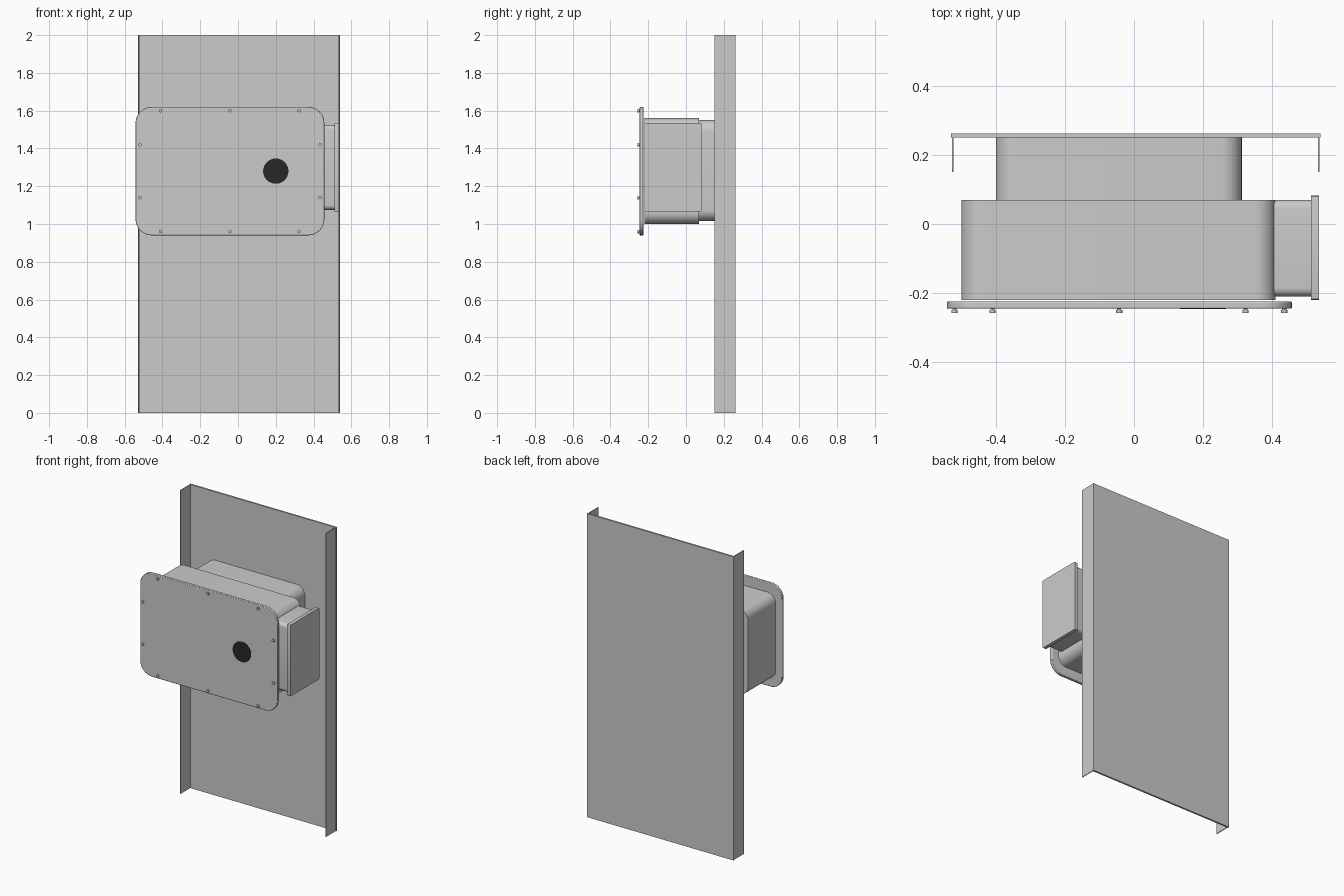
import bpy, bmesh, math
from mathutils import Matrix, Vector

if "Cube" in bpy.data.objects:
    bpy.data.objects.remove(bpy.data.objects["Cube"])


def finish(bm, name, mat=None):
    bmesh.ops.recalc_face_normals(bm, faces=bm.faces[:])
    mesh = bpy.data.meshes.new(name)
    bm.to_mesh(mesh)
    bm.free()
    obj = bpy.data.objects.new(name, mesh)
    bpy.context.collection.objects.link(obj)
    if mat:
        mesh.materials.append(mat)
    bpy.ops.object.select_all(action='DESELECT')
    obj.select_set(True)
    bpy.context.view_layer.objects.active = obj
    bpy.ops.object.shade_smooth_by_angle(angle=math.radians(30))
    return obj


def block(name, x, y, z, axis=None, radius=0.0, segments=10):
    """Box from (min, max) ranges; the edges parallel to axis are rounded."""
    bm = bmesh.new()
    size = [b - a for a, b in (x, y, z)]
    centre = [(a + b) / 2 for a, b in (x, y, z)]
    bmesh.ops.create_cube(bm, size=1, matrix=Matrix.Translation(centre) @ Matrix.Diagonal((*size, 1)))
    if radius:
        edges = [e for e in bm.edges
                 if abs((e.verts[0].co - e.verts[1].co).normalized()[axis]) > 0.9]
        bmesh.ops.bevel(bm, geom=edges, offset=radius, segments=segments,
                        profile=0.5, affect='EDGES')
    return finish(bm, name)


def cylinder(bm, x, z, y0, y1, radius, sides):
    matrix = Matrix.Translation((x, (y0 + y1) / 2, z)) @ Matrix.Rotation(math.pi / 2, 4, 'X')
    bmesh.ops.create_cone(bm, cap_ends=True, segments=sides, radius1=radius,
                          radius2=radius, depth=y1 - y0, matrix=matrix)


# Door panel with its two thin side flanges
block("back_panel", (-0.53, 0.54), (0.25, 0.262), (0, 2))
for side, x in (("left", -0.5275), ("right", 0.5325)):
    block(side + "_flange", (x, x + 0.005), (0.15, 0.251), (0, 2))

# Stepped housing
block("rear_housing", (-0.40, 0.312), (0.069, 0.251), (1.015, 1.55), 1, 0.06)
block("main_housing", (-0.50, 0.41), (-0.22, 0.07), (1.0, 1.56), 1, 0.06)

# Side box and its cap
block("side_box", (0.405, 0.513), (-0.21, 0.07), (1.075, 1.525), 0, 0.025, 6)
block("side_cap", (0.512, 0.535), (-0.22, 0.082), (1.065, 1.535), 0, 0.006, 3)

# Front cover with softened rim
cover = block("front_cover", (-0.542, 0.457), (-0.245, -0.225), (0.94, 1.62), 1, 0.085, 12)
rim = cover.modifiers.new("rim", 'BEVEL')
rim.width = 0.003
rim.segments = 2
rim.limit_method = 'ANGLE'
rim.angle_limit = math.radians(50)

# Screws around the cover: shank and wider head
spots = [(x, z) for x in (-0.41, -0.043, 0.323) for z in (0.96, 1.60)]
spots += [(x, z) for x in (-0.52, 0.435) for z in (1.14, 1.42)]
for i, (x, z) in enumerate(spots):
    bm = bmesh.new()
    cylinder(bm, x, z, -0.25, -0.24, 0.006, 12)
    cylinder(bm, x, z, -0.258, -0.249, 0.009, 16)
    finish(bm, f"screw_{i + 1}")

# Dark round window
dark = bpy.data.materials.new("dark")
dark.diffuse_color = (0.02, 0.02, 0.02, 1)
dark.use_nodes = True
dark.node_tree.nodes["Principled BSDF"].inputs["Base Color"].default_value = dark.diffuse_color
bm = bmesh.new()
cylinder(bm, 0.20, 1.28, -0.2465, -0.24, 0.067, 48)
finish(bm, "round_window", dark)
